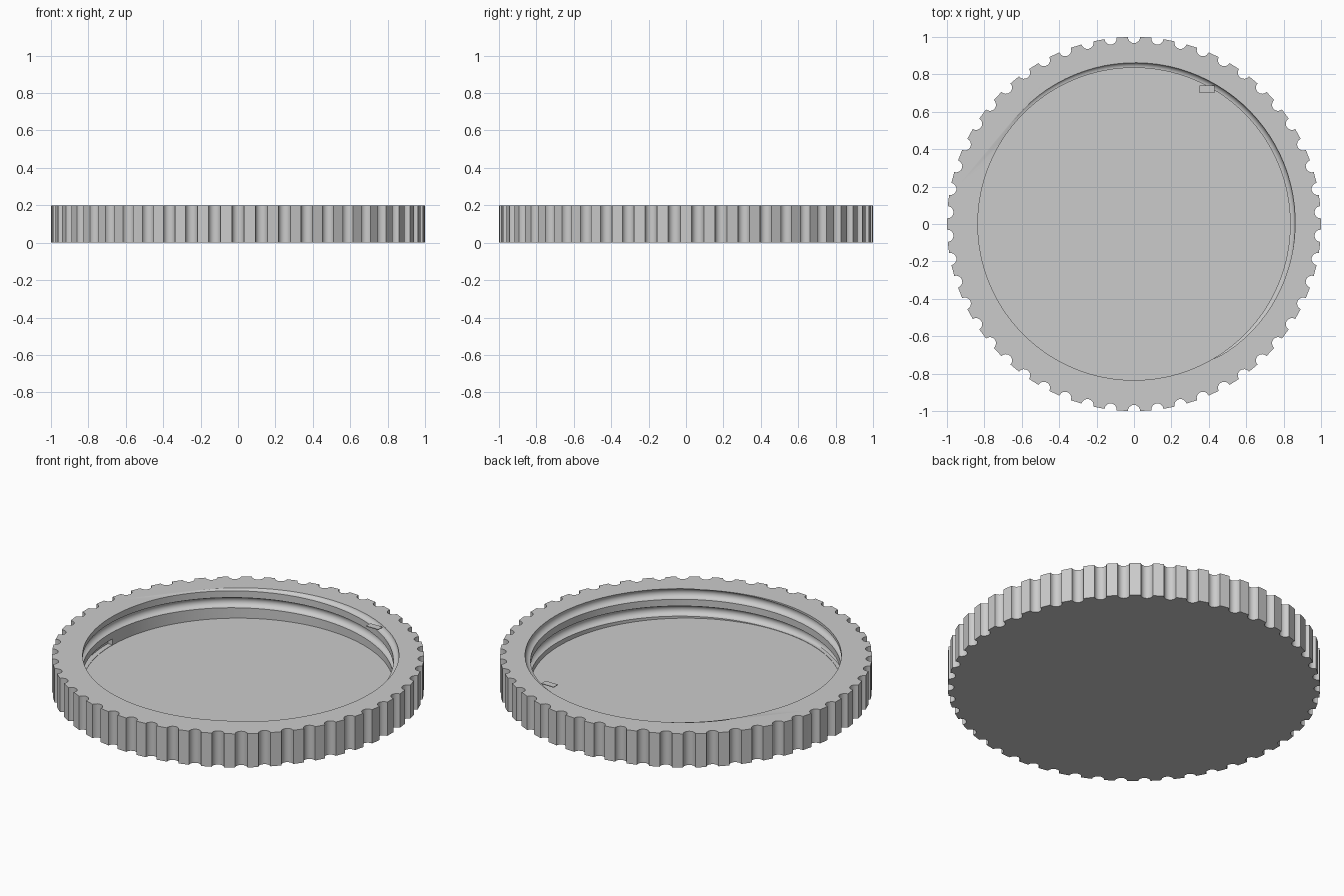
import bpy, bmesh
from math import cos, sin, pi, radians, sqrt

HEIGHT, FLOOR, BORE = 0.2, 0.03, 0.835
NOTCHES, NOTCH_R = 50, 0.033
PITCH, GROOVE_R = 0.1, 0.03

if "Cube" in bpy.data.objects:
    bpy.data.objects.remove(bpy.data.objects["Cube"])

grey = bpy.data.materials.new("plain grey")
grey.use_nodes = True
colour = (0.6, 0.6, 0.6, 1)
grey.diffuse_color = colour
grey.node_tree.nodes["Principled BSDF"].inputs["Base Color"].default_value = colour


def make_object(name, bm):
    bmesh.ops.recalc_face_normals(bm, faces=bm.faces)
    mesh = bpy.data.meshes.new(name)
    bm.to_mesh(mesh)
    bm.free()
    mesh.materials.append(grey)
    obj = bpy.data.objects.new(name, mesh)
    bpy.context.collection.objects.link(obj)
    return obj


def loft(name, rings):
    """Skin closed rings of points and cap both ends."""
    bm = bmesh.new()
    loops = [[bm.verts.new(p) for p in ring] for ring in rings]
    n = len(loops[0])
    for a, b in zip(loops, loops[1:]):
        for i in range(n):
            j = (i + 1) % n
            bm.faces.new((a[i], a[j], b[j], b[i]))
    bm.faces.new(loops[0])
    bm.faces.new(loops[-1])
    return make_object(name, bm)


# Scalloped outline: a round notch followed by a plain tooth
outline = []
for k in range(NOTCHES):
    t = pi / 2 + 2 * pi * k / NOTCHES
    for i in range(9):
        a = -pi / 2 + pi * i / 8
        r, s = 1 - NOTCH_R * cos(a), NOTCH_R * sin(a)
        outline.append((r * cos(t) - s * sin(t), r * sin(t) + s * cos(t)))
    t += pi / NOTCHES
    outline.append((cos(t), sin(t)))
lid = loft("screw_lid", [[(x, y, z) for x, y in outline] for z in (0, HEIGHT)])

# Round bore cutter
circle = [2 * pi * i / 128 for i in range(128)]
bore = loft("bore_cutter", [[(BORE * cos(a), BORE * sin(a), z) for a in circle]
                            for z in (FLOOR, 0.3)])

# Half-round groove cutter winding upwards around the bore
rings = []
for k in range(2 * 96 + 1):
    turn = k / 96
    t = radians(179) + 2 * pi * turn
    z0 = 0.0364 + PITCH * turn
    section = [(BORE + GROOVE_R * cos(a), z0 + GROOVE_R * sin(a))
               for a in [-pi / 2 + pi * i / 12 for i in range(13)]]
    section += [(BORE - 0.015, z0 + GROOVE_R), (BORE - 0.015, z0 - GROOVE_R)]
    rings.append([(r * cos(t), r * sin(t), max(z, FLOOR + 0.002)) for r, z in section])
thread = loft("thread_cutter", rings)

# Cut the bore and the thread, then discard the cutters
bpy.context.view_layer.objects.active = lid
for cutter in (bore, thread):
    cutter.hide_render = True
    mod = lid.modifiers.new(cutter.name, "BOOLEAN")
    mod.operation, mod.solver, mod.object = "DIFFERENCE", "EXACT", cutter
    bpy.ops.object.modifier_apply(modifier=mod.name)
    bpy.data.objects.remove(cutter)

bpy.ops.object.select_all(action="DESELECT")
lid.select_set(True)
bpy.ops.object.shade_smooth_by_angle(angle=radians(30))

# Small flat tab level with the rim
tab = [(0.35, 0.7), (0.43, 0.7), (0.43, 0.74), (0.35, 0.74)]
loft("rim_tab", [[(x, y, z) for x, y in tab] for z in (HEIGHT - 0.004, HEIGHT)])
